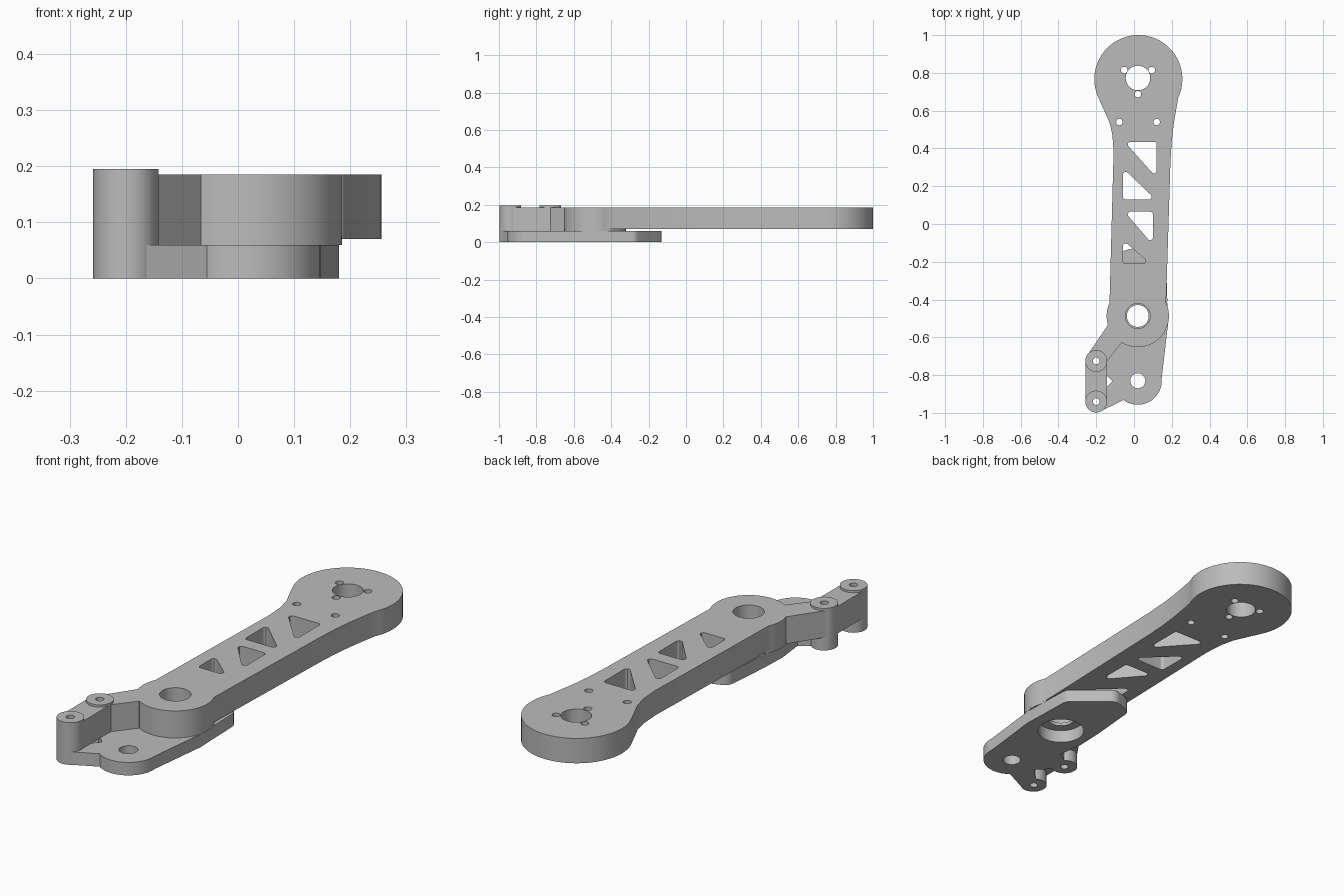
import bpy
import math
from mathutils import Vector

cube = bpy.data.objects.get("Cube")
if cube:
    bpy.data.objects.remove(cube, do_unlink=True)

grey = bpy.data.materials.new("plain grey")
grey.use_nodes = True
GREY = (0.5, 0.5, 0.5, 1)
grey.diffuse_color = GREY
grey.node_tree.nodes["Principled BSDF"].inputs["Base Color"].default_value = GREY


def arc(x, y, r, start=0, end=360, steps=40):
    """Points along an arc, angles in degrees; a full turn leaves out the repeat."""
    count = steps if end - start == 360 else steps + 1
    angles = [math.radians(start + (end - start) * i / steps) for i in range(count)]
    return [(x + r * math.cos(a), y + r * math.sin(a)) for a in angles]


def rounded(points, radius, steps=6):
    """Polygon with filleted corners."""
    out = []
    pts = [Vector(p) for p in points]
    for i, p in enumerate(pts):
        u = (pts[i - 1] - p).normalized()
        v = (pts[(i + 1) % len(pts)] - p).normalized()
        half = u.angle(v) / 2
        centre = p + (u + v).normalized() * radius / math.sin(half)
        a = p + u * radius / math.tan(half) - centre
        b = p + v * radius / math.tan(half) - centre
        for k in range(steps + 1):
            d = a.lerp(b, k / steps).normalized() * radius
            out.append(tuple(centre + d))
    return out


def slab(name, loops, bottom, top):
    """Extrude an outline; the further loops become through holes."""
    curve = bpy.data.curves.new(name, "CURVE")
    curve.dimensions = "2D"
    curve.fill_mode = "BOTH"
    curve.extrude = (top - bottom) / 2
    for loop in loops:
        spline = curve.splines.new("POLY")
        spline.points.add(len(loop) - 1)
        for point, (x, y) in zip(spline.points, loop):
            point.co = (x, y, 0, 1)
        spline.use_cyclic_u = True
    obj = bpy.data.objects.new(name, curve)
    obj.location.z = (top + bottom) / 2
    bpy.context.collection.objects.link(obj)
    bpy.ops.object.select_all(action="DESELECT")
    obj.select_set(True)
    bpy.context.view_layer.objects.active = obj
    bpy.ops.object.convert(target="MESH")
    obj = bpy.context.view_layer.objects.active
    obj.data.materials.clear()
    obj.data.materials.append(grey)
    bpy.ops.object.mode_set(mode="EDIT")
    bpy.ops.mesh.select_all(action="SELECT")
    bpy.ops.mesh.remove_doubles(threshold=0.0001)
    bpy.ops.mesh.normals_make_consistent(inside=False)
    bpy.ops.object.mode_set(mode="OBJECT")
    bpy.ops.object.shade_smooth_by_angle(angle=math.radians(30))
    return obj


PIVOT = (0.02, -0.487)
HEAD = (0.023, 0.767)
POSTS = [(-0.2, -0.725), (-0.2, -0.94)]
post_holes = [arc(x, y, 0.018, steps=16) for x, y in POSTS]

# Long arm: round head, slim neck and round pivot end
arm_outline = (
    arc(*HEAD, 0.233, -25, 205, 48)
    + [(-0.16, 0.605), (-0.13, 0.54), (-0.114, 0.47), (-0.108, 0.38)]
    + arc(*PIVOT, 0.165, 155, 385, 40)
    + [(0.193, 0.33), (0.199, 0.43), (0.209, 0.52), (0.222, 0.6)]
)
# Weight-saving triangles
triangles = [
    [(-0.05, 0.435), (0.12, 0.435), (0.12, 0.245)],
    [(-0.058, 0.295), (-0.058, 0.13), (0.115, 0.13)],
    [(-0.05, 0.065), (0.1, 0.065), (0.1, -0.11)],
    [(-0.058, -0.085), (-0.058, -0.21), (0.085, -0.21)],
]
# Motor bore with three merged screw holes, plus two neck holes
screws = [(-0.052, 0.815), (0.094, 0.815), (0.021, 0.688), (-0.077, 0.54), (0.12, 0.54)]
arm_holes = [arc(0.021, 0.773, 0.065), arc(*PIVOT, 0.066)]
arm_holes += [arc(x, y, 0.0175, steps=16) for x, y in screws]
arm_holes += [rounded(t, 0.014) for t in triangles]
slab("arm", [arm_outline] + arm_holes, 0.07, 0.185)

# Pivot boss between arm and base plate
slab("pivot_boss", [arc(*PIVOT, 0.165), arc(*PIVOT, 0.058)], 0.06, 0.075)

# Base plate: rounded nose, round front end, two forks reaching the posts
tip = rounded([(0.178, -0.45), (0.172, -0.27), (0.0, -0.125), (-0.105, -0.16), (-0.13, -0.45)], 0.045)
tip = [p for p in tip if p[1] > -0.42]
plate_outline = (
    tip
    + [(-0.13, -0.52), (-0.115, -0.65)]
    + arc(*POSTS[0], 0.056, 50, 300, 24)
    + [(-0.113, -0.832)]
    + arc(*POSTS[1], 0.056, 60, 295, 24)
    + [(-0.055, -0.932)]
    + arc(0.02, -0.83, 0.127, 235, 365, 24)
    + [(0.18, -0.53)]
)
slab("base_plate", [plate_outline, arc(*PIVOT, 0.103), arc(0.02, -0.83, 0.04, steps=24)] + post_holes, 0, 0.06)

# Side wall joining the posts to the arm
wall_outline = (
    [(-0.135, -0.53), (-0.075, -0.56), (-0.066, -0.63), (-0.144, -0.728)]
    + arc(*POSTS[1], 0.056, -180, 0, 20)[::-1]
    + arc(*POSTS[0], 0.056, 145, 180, 6)[::-1]
)
slab("side_wall", [wall_outline] + post_holes, 0.06, 0.185)

# Full-height round posts
for label, (x, y), hole in zip(("rear_post", "front_post"), POSTS, post_holes):
    slab(label, [arc(x, y, 0.058, steps=32), hole], 0, 0.195)
